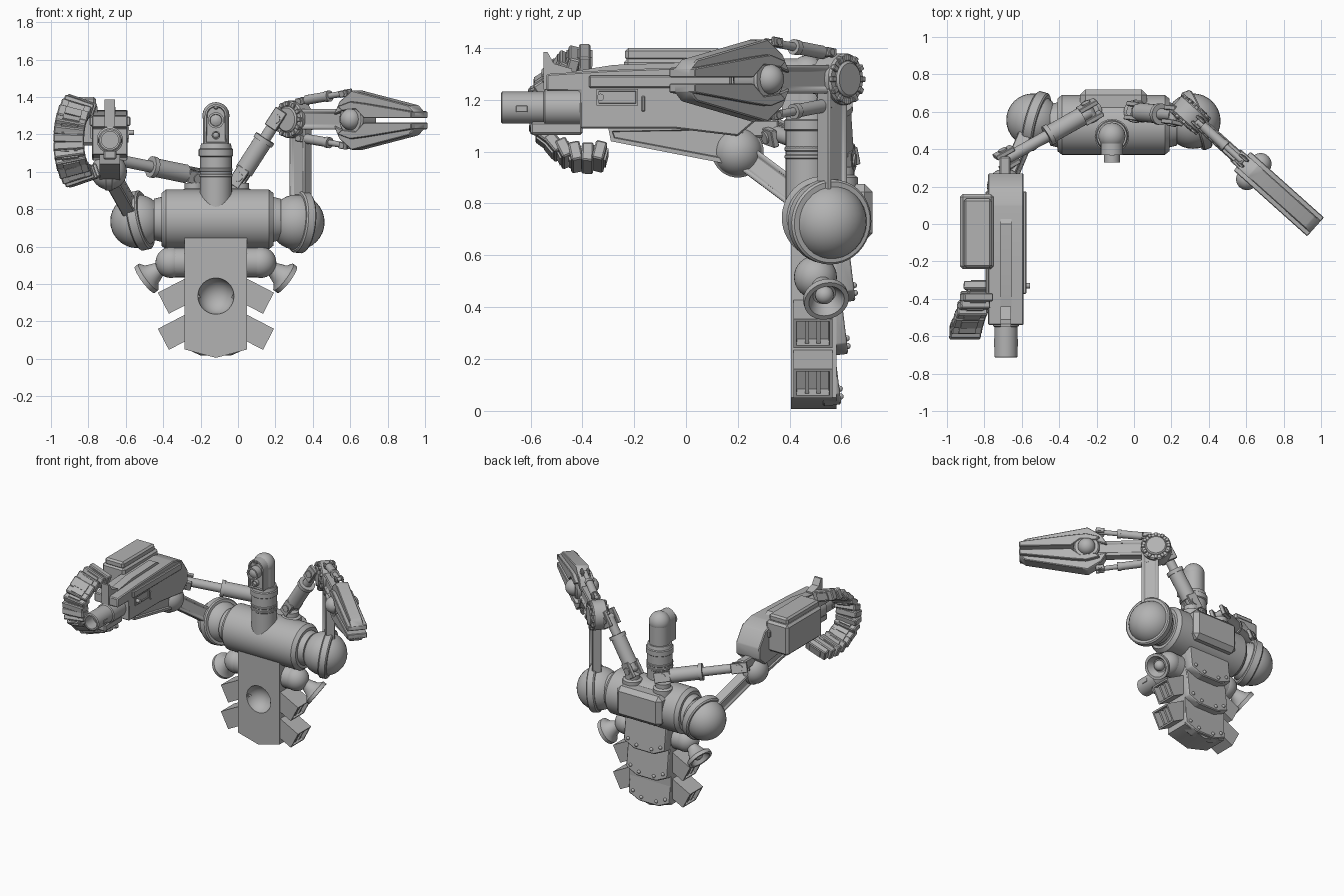
import bpy, bmesh, math
from mathutils import Matrix, Vector as V

if "Cube" in bpy.data.objects:
    bpy.data.objects.remove(bpy.data.objects["Cube"])

grey = bpy.data.materials.new("plain_grey")
grey.use_nodes = True
grey.diffuse_color = (0.45, 0.45, 0.45, 1)
grey.node_tree.nodes["Principled BSDF"].inputs["Base Color"].default_value = grey.diffuse_color
made = []


def finish(name, bm, mat=Matrix()):
    bmesh.ops.recalc_face_normals(bm, faces=bm.faces)
    bm.transform(mat)
    me = bpy.data.meshes.new(name)
    bm.to_mesh(me)
    bm.free()
    me.materials.append(grey)
    ob = bpy.data.objects.new(name, me)
    bpy.context.collection.objects.link(ob)
    made.append(ob)
    return ob


def frame(o, u, n):
    """Local X along u, local Y close to n."""
    u = V(u).normalized()
    w = u.cross(V(n)).normalized()
    m = Matrix((u, w.cross(u), w)).transposed().to_4x4()
    m.translation = V(o)
    return m


def box(name, size, mat, bevel=0.0, inset=0.0, depth=0.012, sides="y"):
    bm = bmesh.new()
    bmesh.ops.create_cube(bm, size=1)
    bm.transform(Matrix.Diagonal((*size, 1)))
    if inset:
        axis = "xyz".index(sides)
        fs = [f for f in bm.faces if abs(f.normal[axis]) > 0.9]
        bmesh.ops.inset_individual(bm, faces=fs, thickness=inset)
        bmesh.ops.inset_individual(bm, faces=fs, thickness=0.004, depth=-depth)
    if bevel:
        bmesh.ops.bevel(bm, geom=bm.edges[:], offset=bevel, segments=1, affect="EDGES")
    return finish(name, bm, mat)


def at(x, y, z):
    return Matrix.Translation((x, y, z))


def slab(name, pts, thick, mat, inset=0.0, bevel=0.0):
    """Outline in local XZ, extruded along local Y."""
    bm = bmesh.new()
    f = bm.faces.new([bm.verts.new((a, -thick / 2, b)) for a, b in pts])
    g = bmesh.ops.extrude_face_region(bm, geom=[f])["geom"]
    bmesh.ops.translate(bm, vec=(0, thick, 0), verts=[v for v in g if isinstance(v, bmesh.types.BMVert)])
    bmesh.ops.recalc_face_normals(bm, faces=bm.faces)
    if bevel:
        bmesh.ops.bevel(bm, geom=bm.edges[:], offset=bevel, segments=1, affect="EDGES")
    if inset:
        fs = [f for f in bm.faces if abs(f.normal.y) > 0.9]
        bmesh.ops.inset_individual(bm, faces=fs, thickness=inset)
        bmesh.ops.inset_individual(bm, faces=fs, thickness=0.004, depth=-0.012)
    return finish(name, bm, mat)


def lathe(name, profile, o, axis, seg=32):
    """Profile of (radius, height) turned around an axis."""
    bm = bmesh.new()
    vs = [bm.verts.new((r, 0, h)) for r, h in profile]
    es = [bm.edges.new(p) for p in zip(vs, vs[1:])]
    bmesh.ops.spin(bm, geom=vs + es, cent=(0, 0, 0), axis=(0, 0, 1), angle=math.tau, steps=seg)
    bmesh.ops.remove_doubles(bm, verts=bm.verts, dist=1e-5)
    q = V(axis).to_track_quat("Z", "Y").to_matrix().to_4x4()
    return finish(name, bm, Matrix.Translation(V(o)) @ q)


def rod(name, a, b, r, r2=None, seg=24):
    d = V(b) - V(a)
    return lathe(name, [(0, 0), (r, 0), (r if r2 is None else r2, d.length), (0, d.length)], a, d, seg)


def disc(name, c, n, r, thick, c_in=0.008):
    h = thick / 2
    return lathe(name, [(0, -h), (r - c_in, -h), (r, c_in - h), (r, h - c_in), (r - c_in, h), (0, h)], c, n, 40)


def ball(name, c, r, mat=Matrix()):
    bm = bmesh.new()
    bmesh.ops.create_uvsphere(bm, u_segments=32, v_segments=16, radius=r)
    return finish(name, bm, Matrix.Translation(V(c)) @ mat)


def piston(name, a, b, r, split=0.6):
    a, b = V(a), V(b)
    d = b - a
    m = a + d * split
    rod(name + "_sleeve", a + d * 0.1, m, r)
    rod(name + "_collar", m - d.normalized() * 0.015, m + d.normalized() * 0.01, r * 1.15)
    rod(name + "_rod", a, b, r * 0.62)
    for e in (a, b):
        fr = frame(e, d, (0.3, 1, 0.1))
        rod(name + "_pin", fr @ V((0, -r * 1.15, 0)), fr @ V((0, r * 1.15, 0)), r * 0.5)
        for s in (-1, 1):
            box(name + "_fork", (r * 2.2, r * 0.5, r * 1.4), fr @ at(0, s * r * 0.75, 0), 0.003)


# Torso barrel, end collars and back pack
CX = -0.11
R = 0.16
lathe("torso", [(0, -.34), (.11, -.34), (.12, -.3), (R - .02, -.3), (R, -.275), (R, .275), (R - .02, .3),
                (.12, .3), (.11, .34), (0, .34)], (CX, .53, .745), (1, 0, 0), 48)
rod("shoulder_axle", (-.54, .55, .735), (.32, .55, .735), .085)
box("back_pack", (.36, .2, .22), at(CX, .62, .765), .03)
rod("hip_bar", (-.36, .5, .515), (.13, .5, .515), .08)
for s in (-1, 1):
    ball("hip_ball", (-.118 + s * .24, .5, .515), .083)
    # Bell thruster
    ax = V((s * .78, .2, -.58))
    lathe("thruster_bell", [(0, -.02), (.035, -.02), (.04, .02), (.06, .07), (.088, .09), (.088, .115),
                            (.07, .115), (.045, .07), (0, .06)], V((-.118 + s * .29, .52, .49)), ax)
    ball("thruster_core", V((-.118 + s * .29, .52, .49)) + ax * .075, .036)
    # Side vents with slats
    for z in (.297, .104):
        fr = frame((-.118 + s * .281, .49, z), (s * .886, 0, -.46), (0, s, 0))
        box("side_vent", (.19, .15, .127), fr @ at(-.095, 0, 0), 0, .016, .05, "x")
        for k in (-1, 1):
            box("vent_slat", (.05, .015, .095), fr @ at(-.035, k * .022, 0))

# Tail column with a round dent in front
W = .167
tail = slab("tail_column", [(-W, .65), (W, .65), (W, .05), (0, .005), (-W, .05)], .175, at(-.118, .493, 0))
cutter = ball("dent_cutter", (-.118, .392, .335), .098)
cutter.hide_render = True
cut = tail.modifiers.new("dent", "BOOLEAN")
cut.operation, cut.object, cut.solver = "DIFFERENCE", cutter, "EXACT"
cut_mesh = bpy.data.meshes.new_from_object(tail.evaluated_get(bpy.context.evaluated_depsgraph_get()))
tail.modifiers.clear()
tail.data = cut_mesh
made.remove(cutter)
bpy.data.objects.remove(cutter)

# Overlapping back plates with bolts
for z, y in ((.02, .595), (.215, .622), (.42, .65)):
    tilt = at(-.118, y - .03, z) @ Matrix.Rotation(.12, 4, "X")
    slab("back_plate", [(-W, .27), (W, .27), (W, .04), (.08, 0), (-.08, 0), (-W, .04)], .07, tilt, bevel=.006)
    for x in (-.13, -.06, .06, .13):
        ball("bolt", tilt @ V((x, .036, .03 if abs(x) < .1 else .06)), .012)

# Neck and head
HX, HY = -.118, .47
lathe("neck", [(0, 0), (.085, 0), (.085, .36), (.092, .365), (.092, .4), (.085, .405), (.08, .43), (0, .43)],
      (HX, HY, .72), (0, 0, 1))
for z in (.98, 1.01):
    disc("neck_ring", (HX, HY, z), (0, 0, 1), .089, .018, .004)
rod("head", (HX, HY, 1.13), (HX, HY, 1.3), .07)
ball("head_top", (HX, HY, 1.3), .072)
arch = [(.06 * math.cos(t * math.pi / 12), .15 + .06 * math.sin(t * math.pi / 12)) for t in range(13)]
slab("face_plate", arch + [(-.06, 0), (.06, 0)], .1, at(HX, .42, 1.15), .01)
for x, z, r, d in ((0, 1.275, .043, .05), (-.026, 1.195, .023, .025), (.026, 1.195, .023, .025), (0, 1.345, .014, .015)):
    lathe("eye", [(0, 0), (r, 0), (r, d), (r * .75, d), (r * .7, d - .01), (r * .4, d - .004), (0, d)],
          (HX, .38, z), (0, -1, 0), 24)

# Piston mounts on the torso
for x in (-.235, .01):
    lathe("piston_mount", [(0, 0), (.065, 0), (.065, .05), (.05, .06), (.05, .09), (0, .09)], (x, .6, .85), (0, 0, 1))

# Left arm with claw
U, N = V((.745, -.667, 0)), V((.667, .745, 0))
elbow = V((.3, .585, 1.28))
arm = frame(elbow, U, N)
ball("left_shoulder", (.315, .55, .73), .148)
disc("left_shoulder_ring", (.335, .555, .73), (.93, .36, -.1), .165, .055)
box("left_upper_arm", (.11, .065, .5), frame((.335, .565, 1.03), U, N), .006, .022)
disc("left_elbow", elbow, N, .1, .1)
for s in (-1, 1):
    disc("elbow_cap", elbow + N * s * .05, N, .07, .03)
    for k in range(12):
        m = arm @ Matrix.Rotation(k * math.tau / 12, 4, "Y") @ at(.084, s * .05, 0)
        box("elbow_tooth", (.026, .022, .022), m, .003)
box("left_forearm", (.36, .07, .11), arm @ at(.24, 0, 0), .006, .025)
disc("claw_hub", arm @ V((.457, 0, 0)), N, .085, .12)
for s in (-1, 1):
    ball("claw_hub_dome", arm @ V((.457, s * .055, 0)), .058)
    name = "upper" if s > 0 else "lower"
    jaw = [(.32, .03), (.36, .1), (.45, .16), (.5, .15), (.86, .08), (.9, .045), (.9, .014), (.56, .014), (.5, .05), (.42, .06)]
    slab(name + "_jaw", [(a, s * b - .005) for a, b in jaw], .085, arm, bevel=.005)
    pad = [(.37, .075), (.46, .1), (.56, .09), (.9, .047), (.9, .012), (.56, .012), (.5, .06), (.4, .05)]
    slab(name + "_jaw_plate", [(a, s * b - .005) for a, b in pad], .135, arm, bevel=.004)
    piston(name + "_jaw_piston", arm @ V((.06, 0, s * .1)), arm @ V((.37, 0, s * .14)), .026)
piston("left_arm_piston", (.01, .6, .97), (.21, .58, 1.28), .05, .65)

# Right arm
sh, el = V((-.54, .555, .735)), V((-.69, .2, 1.0))
ra = el - sh
rn = V((.89, -.24, .2))
ball("right_shoulder", sh, .143)
disc("right_shoulder_ring", sh + rn * .02, rn, .16, .06)
box("right_upper_arm", (ra.length, .075, .1), frame((sh + el) / 2, ra, rn), .006, .022)
ball("right_elbow", el, .096)
disc("right_elbow_band", el, (1, 0, 0), .1, .05)
piston("right_arm_piston", (-.235, .6, .98), (-.68, .35, 1.07), .05, .5)
box("piston_bracket", (.06, .16, .07), at(-.69, .28, 1.09), .008)

# Gun body, profile runs along y
gun = frame((-.685, 0, 0), (0, 1, 0), (-1, 0, 0))
slab("gun_support", [(-.3, 1.09), (.22, 1.1), (.22, .96), (.17, .95), (-.29, 1.04)], .11, gun, .018)
slab("gun_body", [(-.54, 1.235), (-.54, 1.3), (-.3, 1.315), (.1, 1.33), (.2, 1.3), (.27, 1.2), (.27, 1.12), (.2, 1.06),
                  (-.05, 1.09), (-.41, 1.09), (-.41, 1.235)], .19, gun, bevel=.006)
slab("gun_sight", [(-.55, 1.24), (-.55, 1.385), (-.535, 1.385), (-.51, 1.34), (-.44, 1.32), (-.44, 1.24)], .055, gun)
slab("gun_ridge", [(-.5, 1.3), (-.28, 1.335), (0, 1.345), (.05, 1.31)], .06, gun)
box("gun_side_rail", (.22, .55, .05), at(-.685, -.1, 1.27), .006)
box("gun_port", (.205, .16, .065), at(-.685, -.265, 1.21), 0, .012, .02, "x")
rod("gun_pin", (-.6, -.33, 1.21), (-.555, -.33, 1.21), .014, seg=12)
box("gun_latch", (.2, .015, .06), at(-.685, -.165, 1.185), .004)
lathe("gun_barrel", [(0, 0), (.07, 0), (.07, .17), (.062, .175), (.062, .335), (.055, .34), (.045, .34),
                     (.045, .25), (0, .25)], (-.685, -.375, 1.17), (0, -1, 0))
for s in (-1, 1):
    box("barrel_slot", (.008, .045, .025), at(-.685 + s * .06, -.635, 1.165), .002)
box("under_barrel_block", (.07, .2, .05), at(-.685, -.5, 1.09), .008)

# Ammunition box and curling belt
box("ammo_box", (.18, .4, .22), at(-.84, -.04, 1.25), .015)
box("ammo_lid", (.15, .37, .05), at(-.835, -.05, 1.375), .012)
for k in range(15):
    t = math.radians(88 - k * 13.8)
    c, s = math.cos(t), math.sin(t)
    fr = frame((-.84 - .065 * c, -.385 - .195 * c, 1.165 + .19 * s), (-1, 0, .35 * s), (0, -s, c))
    box("belt_link", (.165, .045, .075), fr, .006)
    box("belt_strap", (.09, .06, .05), fr)

# Smooth shading with sharp edges kept
bpy.ops.object.select_all(action="DESELECT")
for ob in made:
    ob.select_set(True)
bpy.context.view_layer.objects.active = made[0]
bpy.ops.object.shade_smooth_by_angle(angle=math.radians(35))
